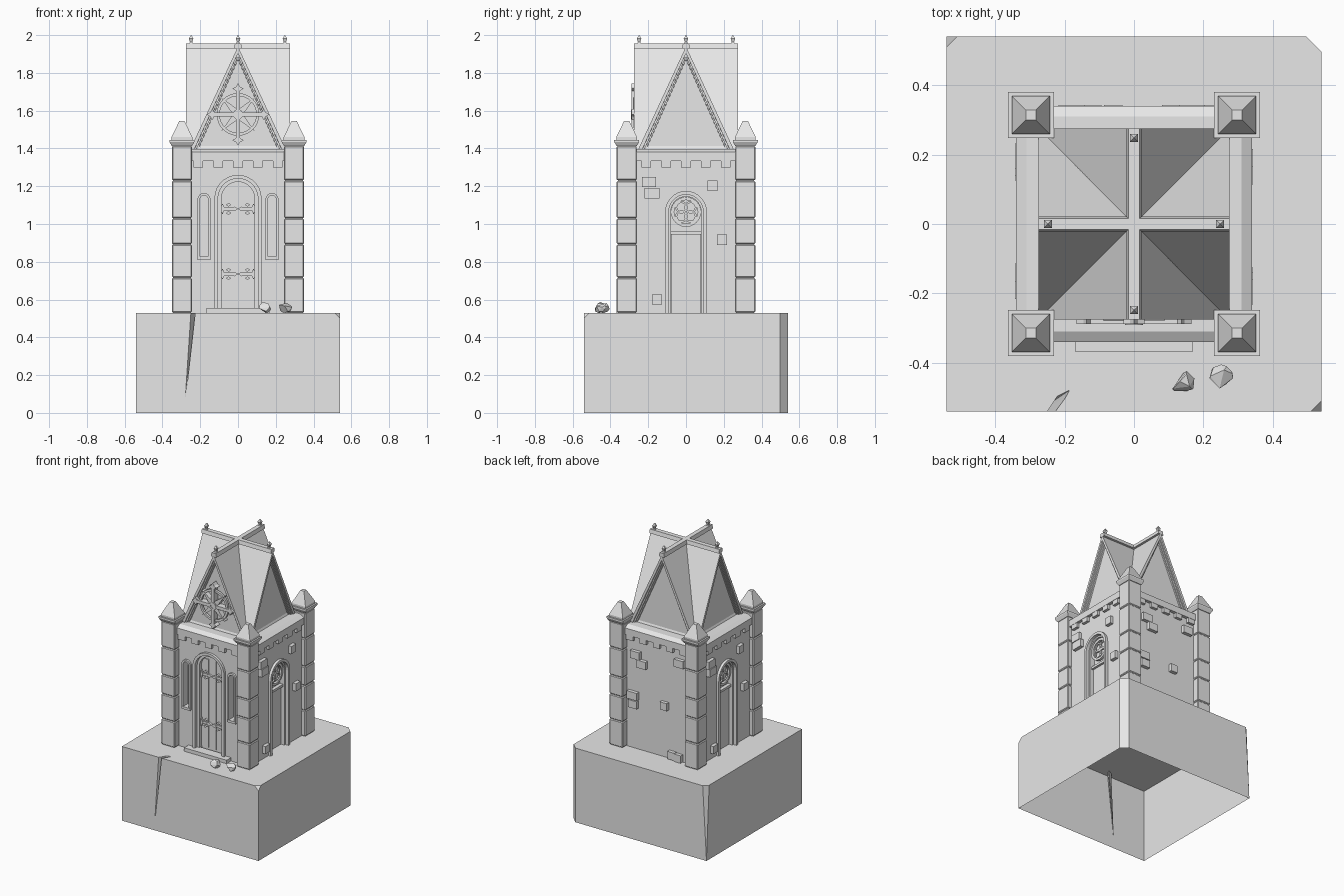
import bpy, bmesh, math, random
from mathutils import Matrix, Vector

if "Cube" in bpy.data.objects:
    bpy.data.objects.remove(bpy.data.objects["Cube"], do_unlink=True)
random.seed(4)

stone = bpy.data.materials.new("pale_grey_stone")
stone.use_nodes = True
stone.diffuse_color = (0.8, 0.8, 0.8, 1)
stone.node_tree.nodes["Principled BSDF"].inputs["Base Color"].default_value = (0.8, 0.8, 0.8, 1)

GROUND = 0.53
WALL = 0.318


def finish(name, bm, turn=0):
    """Turn the part about z (in degrees) and make it an object."""
    bmesh.ops.recalc_face_normals(bm, faces=bm.faces)
    bm.transform(Matrix.Rotation(math.radians(turn), 4, "Z"))
    mesh = bpy.data.meshes.new(name)
    bm.to_mesh(mesh)
    bm.free()
    mesh.materials.append(stone)
    obj = bpy.data.objects.new(name, mesh)
    bpy.context.collection.objects.link(obj)
    return obj


def hull(name, points, turn=0):
    bm = bmesh.new()
    for p in points:
        bm.verts.new(p)
    res = bmesh.ops.convex_hull(bm, input=bm.verts)
    junk = [g for g in res["geom_interior"] if isinstance(g, bmesh.types.BMVert)]
    bmesh.ops.delete(bm, geom=junk, context="VERTS")
    bmesh.ops.dissolve_limit(bm, angle_limit=0.01, verts=bm.verts, edges=bm.edges)
    return finish(name, bm, turn)


def frustum(name, c, z0, z1, bottom, top, turn=0):
    """Four-sided block with half sizes bottom and top, centred on c."""
    return hull(name, [(c[0] + sx * h[0], c[1] + sy * h[1], z)
                       for z, h in ((z0, bottom), (z1, top))
                       for sx in (-1, 1) for sy in (-1, 1)], turn)


def box(name, x0, x1, y0, y1, z0, z1, turn=0):
    h = ((x1 - x0) / 2, (y1 - y0) / 2)
    return frustum(name, ((x0 + x1) / 2, (y0 + y1) / 2), z0, z1, h, h, turn)


def prism(name, outline, y0, y1, turn=0):
    """Extrude an x-z outline from y0 to y1."""
    bm = bmesh.new()
    face = bm.faces.new([bm.verts.new((x, y0, z)) for x, z in outline])
    ext = bmesh.ops.extrude_face_region(bm, geom=[face])
    moved = [g for g in ext["geom"] if isinstance(g, bmesh.types.BMVert)]
    bmesh.ops.translate(bm, vec=(0, y1 - y0, 0), verts=moved)
    return finish(name, bm, turn)


def arch(cx, half, z0, spring, n=14):
    pts = [(cx - half, z0)]
    for i in range(n + 1):
        a = math.pi * (1 - i / n)
        pts.append((cx + half * math.cos(a), spring + half * math.sin(a)))
    return pts + [(cx + half, z0)]


def arch_frame(name, cx, outer, inner, z0, spring, y0, y1, turn=0):
    ring = arch(cx, outer, z0, spring) + arch(cx, inner, z0, spring)[::-1]
    return prism(name, ring, y0, y1, turn)


def ring(name, cx, cz, y, radius, tube, turn=0, seg=24):
    """Square-section ring facing the front."""
    def section(i, j):
        a, b = 2 * math.pi * i / seg, math.pi / 2 * j + math.pi / 4
        r = radius + tube * math.cos(b)
        return (cx + r * math.cos(a), y + tube * math.sin(b), cz + r * math.sin(a))
    bm = bmesh.new()
    v = [[bm.verts.new(section(i, j)) for j in range(4)] for i in range(seg)]
    for i in range(seg):
        for j in range(4):
            k, m = (i + 1) % seg, (j + 1) % 4
            bm.faces.new((v[i][j], v[k][j], v[k][m], v[i][m]))
    return finish(name, bm, turn)


def cut(obj, cutter):
    mod = obj.modifiers.new("cut", "BOOLEAN")
    mod.operation, mod.solver, mod.object = "DIFFERENCE", "EXACT", cutter
    bpy.context.view_layer.objects.active = obj
    bpy.ops.object.modifier_apply(modifier=mod.name)
    bpy.data.objects.remove(cutter, do_unlink=True)


# Hollow plinth with chipped corners and a crack, open underneath
base = box("base_block", -0.54, 0.54, -0.54, 0.54, 0, GROUND)
bm = bmesh.new()
bm.from_mesh(base.data)
for co, no in (((0.497, 0.54, 0), (1, 1, 0)), ((-0.54, 0.54, 0), (-1, 1, 0.056)),
               ((0.54, -0.51, GROUND), (1, -1, 1))):
    res = bmesh.ops.bisect_plane(bm, geom=bm.verts[:] + bm.edges[:] + bm.faces[:], dist=1e-5,
                                 plane_co=co, plane_no=Vector(no).normalized(), clear_outer=True)
    edges = [e for e in bm.edges if e.is_boundary]
    bmesh.ops.holes_fill(bm, edges=edges)
bmesh.ops.recalc_face_normals(bm, faces=bm.faces)
bm.to_mesh(base.data)
bm.free()
crack_rim = [(-0.262, -0.56), (-0.22, -0.496), (-0.184, -0.478), (-0.196, -0.5), (-0.24, -0.56)]
cut(base, hull("crack_cutter", [(x, y, 0.54) for x, y in crack_rim] + [(-0.285, -0.545, 0.04)]))
bm = bmesh.new()
bm.from_mesh(base.data)
under = [f for f in bm.faces if f.normal.z < -0.9 and f.calc_center_median().z < 0.001]
bmesh.ops.delete(bm, geom=under, context="FACES")
bm.to_mesh(base.data)
bm.free()

# Walls with recesses for the door, lancets and side arches
walls = box("walls", -WALL, WALL, -WALL, WALL, GROUND, 1.36)
cut(walls, prism("door_cutter", arch(0, 0.106, 0.5, 1.135), -0.4, -0.265))
for s in (-1, 1):
    cut(walls, prism("lancet_cutter", arch(s * 0.18, 0.022, 0.825, 1.13), -0.4, -0.28))
    cut(walls, prism("arch_cutter", arch(0, 0.092, 0.5, 1.065), -0.4, -0.275, s * 90))

# Front door: stepped frame, planks, hinges and doorstep
arch_frame("door_outer_frame", 0, 0.125, 0.106, GROUND, 1.135, -0.336, -0.26)
arch_frame("door_inner_frame", 0, 0.107, 0.088, GROUND, 1.135, -0.31, -0.26)
prism("door_panel", arch(0, 0.09, GROUND, 1.135), -0.28, -0.26)
for i, x in enumerate((-0.06, 0, 0.06)):
    top = 1.218 if x == 0 else 1.19
    box("door_plank_%d" % i, x - 0.028, x + 0.028, -0.287, -0.27, 0.56, top)
for z in (0.735, 1.08):
    for s in (-1, 1):
        box("hinge_strap", *sorted((s * 0.02, s * 0.088)), -0.296, -0.28, z - 0.009, z + 0.009)
        for dx, dz, w, h in ((0.02, 0, 0.022, 0.012), (0.05, 0.022, 0.014, 0.01),
                             (0.05, -0.022, 0.014, 0.01), (0.082, 0, 0.012, 0.03)):
            x = s * dx
            prism("hinge_leaf", [(x - w, z + dz), (x, z + dz + h), (x + w, z + dz), (x, z + dz - h)],
                  -0.3, -0.282)
box("doorstep", -0.168, 0.168, -0.369, -0.3, GROUND, 0.555)

# Lancet windows
for s in (-1, 1):
    arch_frame("lancet_frame", s * 0.18, 0.034, 0.021, 0.815, 1.13, -0.332, -0.28)
    box("lancet_sill", s * 0.18 - 0.034, s * 0.18 + 0.034, -0.334, -0.28, 0.81, 0.827)

# Side arches with a four-lobed round light
for turn in (-90, 90):
    arch_frame("side_outer_frame", 0, 0.11, 0.091, GROUND, 1.065, -0.336, -0.27, turn)
    arch_frame("side_inner_frame", 0, 0.093, 0.08, GROUND, 1.065, -0.312, -0.27, turn)
    box("side_transom", -0.085, 0.085, -0.3, -0.27, 0.945, 0.962, turn)
    box("side_panel", -0.078, 0.078, -0.284, -0.27, GROUND, 0.95, turn)
    ring("round_light_rim", 0, 1.064, -0.292, 0.071, 0.012, turn)
    for k in range(4):
        a = math.pi / 4 + k * math.pi / 2
        ring("round_light_lobe", 0.034 * math.cos(a), 1.064 + 0.034 * math.sin(a),
             -0.288, 0.028, 0.007, turn, 14)

# Raised wall stones: centre and half width on each wall
side_stones = [(-0.195, 1.222, 0.037), (-0.18, 1.163, 0.04), (0.14, 1.203, 0.026),
               (0.19, 0.917, 0.026), (-0.153, 0.6, 0.027)]
back_stones = [(-0.167, 1.205, 0.037), (-0.118, 1.15, 0.037), (-0.19, 0.91, 0.04),
               (-0.185, 0.85, 0.034), (0.06, 0.9, 0.027), (0.12, 0.562, 0.027),
               (0.172, 0.557, 0.025), (0.18, 1.235, 0.037)]
for turn, stones in ((90, side_stones), (-90, side_stones), (180, back_stones)):
    for x, z, w in stones:
        box("wall_stone", x - w, x + w, -0.343, -0.3, z - 0.027, z + 0.027, turn)

# Cornice and the dentils under it
box("cornice", -0.34, 0.34, -0.34, 0.34, 1.333, 1.38)
frustum("cornice_slope", (0, 0), 1.38, 1.398, (0.34, 0.34), (0.31, 0.31))
for turn in range(0, 360, 90):
    for i in range(-2, 3):
        box("dentil", i * 0.105 - 0.026, i * 0.105 + 0.026, -0.338, -0.3, 1.3, 1.335, turn)

# Corner pillars: grooved blocks, flared cap and blunt pyramid
joints = [GROUND, 0.716, 0.893, 1.03, 1.23, 1.415]
for sx in (-1, 1):
    for sy in (-1, 1):
        c = (sx * 0.297, sy * 0.314)
        frustum("pillar_core", c, GROUND, 1.42, (0.047, 0.047), (0.047, 0.047))
        for z0, z1 in zip(joints, joints[1:]):
            block = frustum("pillar_block", c, z0 + 0.002, z1 - 0.002, (0.053, 0.053), (0.053, 0.053))
            bev = block.modifiers.new("edge", "BEVEL")
            bev.width, bev.segments = 0.005, 1
        frustum("pillar_flare", c, 1.412, 1.435, (0.053, 0.053), (0.066, 0.066))
        frustum("pillar_cap", c, 1.435, 1.446, (0.066, 0.066), (0.066, 0.066))
        frustum("pillar_cap_top", c, 1.446, 1.46, (0.055, 0.055), (0.055, 0.055))
        frustum("pillar_spire", c, 1.46, 1.545, (0.055, 0.055), (0.014, 0.014))

# Crossed gable roofs with stepped gable ends, ridge bars and finials
for turn in (0, 90):
    roof = prism("gable_roof", [(-0.269, 1.36), (0.269, 1.36), (0, 1.94)], -0.275, 0.275, turn)
    bm = bmesh.new()
    bm.from_mesh(roof.data)
    ends = [f for f in bm.faces if len(f.verts) == 3]
    for width in (0.036, 0.018, 0.014):
        bmesh.ops.inset_individual(bm, faces=ends, thickness=width, depth=0)
        bmesh.ops.inset_individual(bm, faces=ends, thickness=0.001, depth=-0.01)
    bm.to_mesh(roof.data)
    bm.free()
    frustum("ridge_bar", (0, 0), 1.928, 1.955, (0.022, 0.275), (0.016, 0.275), turn)
for turn in range(0, 360, 90):
    c = (0, -0.248)
    for z0, z1, a, b in ((1.95, 1.963, 0.011, 0.007), (1.963, 1.981, 0.006, 0.012),
                         (1.981, 2.0, 0.012, 0.001)):
        frustum("finial", c, z0, z1, (a, a), (b, b), turn)

# Star cross with a ring on the front gable
CZ = 1.58
for k in range(4):
    a = k * math.pi / 2

    def spun(outline, angle):
        return [(x * math.cos(angle) - z * math.sin(angle),
                 CZ + x * math.sin(angle) + z * math.cos(angle)) for x, z in outline]

    arm = [(-0.012, 0), (-0.011, 0.125), (-0.03, 0.137), (-0.012, 0.146), (0, 0.165),
           (0.012, 0.146), (0.03, 0.137), (0.011, 0.125), (0.012, 0)]
    prism("cross_arm", spun(arm, a), -0.288, -0.235)
    prism("star_point", spun([(-0.02, 0.01), (0, 0.125), (0.02, 0.01)], a + math.pi / 4), -0.28, -0.235)
ring("cross_ring", 0, CZ, -0.268, 0.105, 0.011, seg=32)
ring("cross_hub", 0, CZ, -0.284, 0.02, 0.009, seg=16)

# Loose rocks by the door
for x, y in ((0.14, -0.455), (0.25, -0.44)):
    pts = []
    for i in range(18):
        d = Vector([random.gauss(0, 1) for _ in range(3)]).normalized() * 0.036
        pts.append((x + d.x, y + d.y, GROUND + 0.027 + d.z * 0.85))
    hull("loose_rock", pts)
